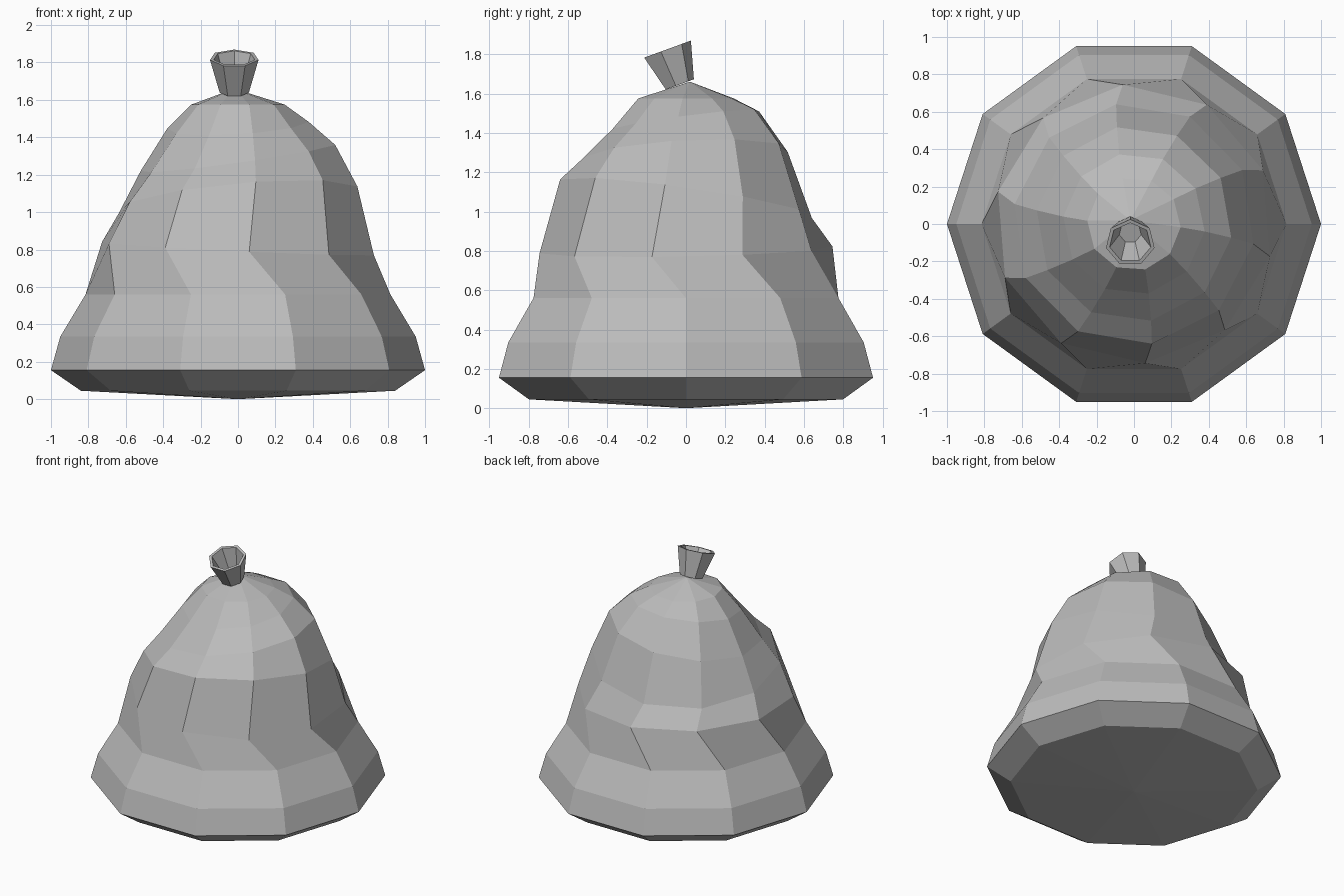
import bpy
import bmesh
from math import cos, sin, tau, radians
from mathutils import Matrix

cube = bpy.data.objects.get("Cube")
if cube:
    bpy.data.objects.remove(cube)

GREY = (0.5, 0.5, 0.5, 1)
mat = bpy.data.materials.new("grey plastic")
mat.use_nodes = True
mat.diffuse_color = GREY
mat.node_tree.nodes["Principled BSDF"].inputs["Base Color"].default_value = GREY


def ring(bm, sides, radius, z, twist=0, slope_x=0, slope_y=0, cx=0, cy=0):
    """Polygon ring, turned by twist degrees and sloped in height."""
    verts = []
    for i in range(sides):
        a = tau * i / sides + radians(twist)
        x, y = radius * cos(a), radius * sin(a)
        verts.append(bm.verts.new((cx + x, cy + y, z + slope_x * x + slope_y * y)))
    return verts


def bridge(bm, low, high):
    n = len(low)
    for i in range(n):
        j = (i + 1) % n
        bm.faces.new((low[i], low[j], high[j], high[i]))


def fan(bm, verts, tip):
    point = bm.verts.new(tip)
    for i, v in enumerate(verts):
        bm.faces.new((v, verts[(i + 1) % len(verts)], point))


def finish(bm, name, matrix=Matrix()):
    bmesh.ops.recalc_face_normals(bm, faces=bm.faces)
    mesh = bpy.data.meshes.new(name)
    bm.to_mesh(mesh)
    bm.free()
    mesh.materials.append(mat)
    obj = bpy.data.objects.new(name, mesh)
    obj.matrix_world = matrix
    bpy.context.scene.collection.objects.link(obj)


# Sagging sack: radius, height, twist, slope along x, slope along y
SACK = [
    (0.84, 0.045, 0, 0, 0),
    (1.0, 0.155, 0, 0, 0),
    (0.95, 0.335, 0, 0, 0),
    (0.815, 0.56, 0, 0, 0),
    (0.747, 0.805, -13.4, -0.045, 0.02),
    (0.647, 1.065, -9.5, 0.09, -0.14),
    (0.525, 1.29, -8, 0.14, 0.05),
    (0.38, 1.465, -6, 0.06, 0.13),
    (0.25, 1.575, -4, 0, 0),
]
bm = bmesh.new()
rings = [ring(bm, 10, *row) for row in SACK]
for low, high in zip(rings, rings[1:]):
    bridge(bm, low, high)
fan(bm, rings[0], (0, 0, 0))
fan(bm, rings[-1], (-0.02, 0.02, 1.66))
finish(bm, "sack")

# Flared open neck, leaning forward
bm = bmesh.new()
profile = [(0.08, 0), (0.133, 0.19), (0.113, 0.19), (0.06, 0.03)]
rings = [ring(bm, 7, r, z, 90) for r, z in profile]
for low, high in zip(rings, rings[1:]):
    bridge(bm, low, high)
fan(bm, rings[-1], (0, 0, 0.03))
fan(bm, rings[0], (0, 0, 0))
lean = Matrix.Translation((-0.02, -0.035, 1.645)) @ Matrix.Rotation(radians(20), 4, "X")
finish(bm, "tied_neck", lean)
